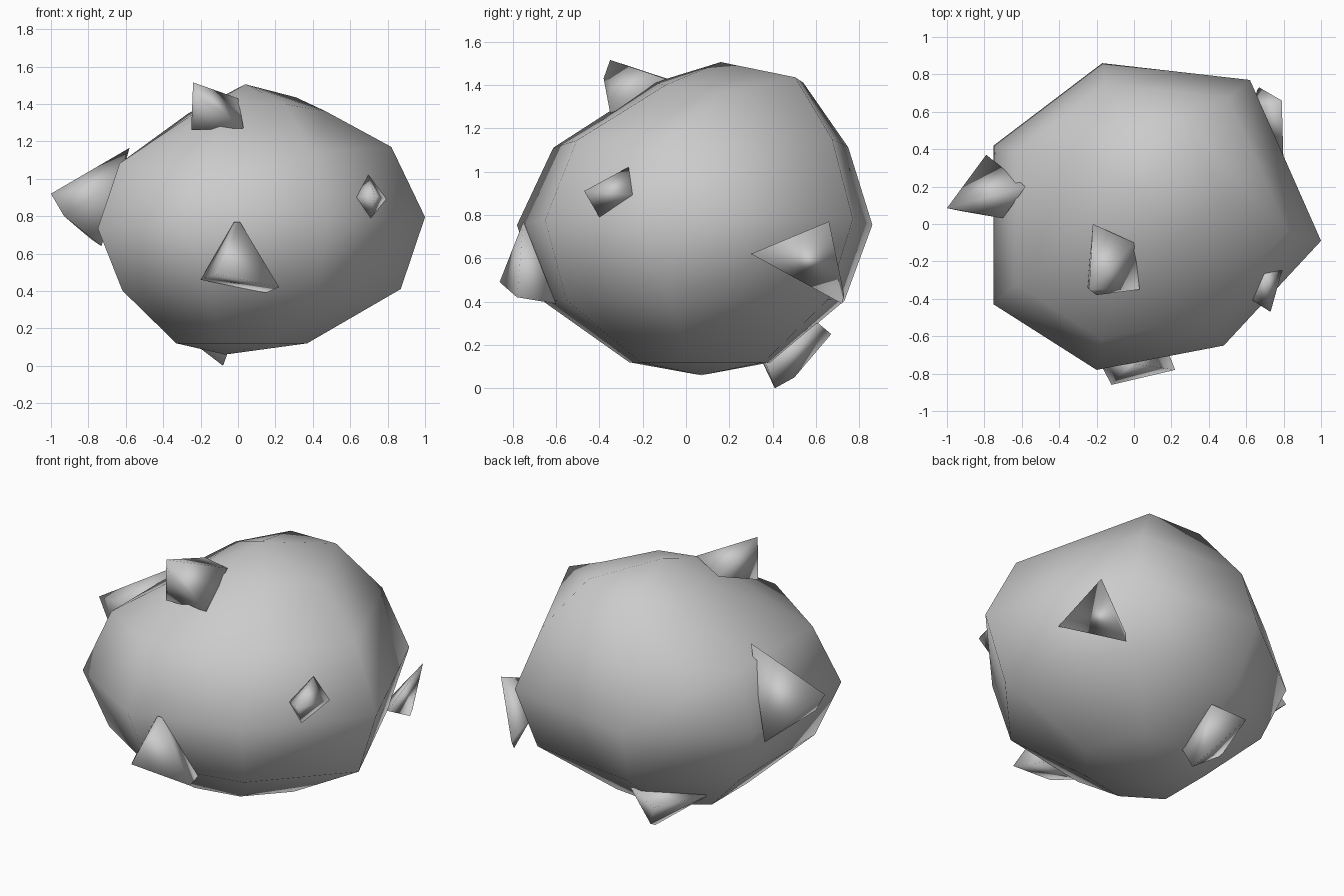
import bpy, bmesh
from mathutils import Vector

if "Cube" in bpy.data.objects:
    bpy.data.objects.remove(bpy.data.objects["Cube"])


def finish(name, bm):
    bmesh.ops.recalc_face_normals(bm, faces=bm.faces[:])
    me = bpy.data.meshes.new(name)
    bm.to_mesh(me)
    bm.free()
    for p in me.polygons:
        p.use_smooth = True
    ob = bpy.data.objects.new(name, me)
    bpy.context.collection.objects.link(ob)
    return ob


# Boulder: irregular seven-sided ball, rings are scaled copies of the equator
equator = [(1.0, -.09), (.62, .77), (-.17, .86), (-.75, .42),
           (-.75, -.43), (-.20, -.78), (.48, -.65)]
n = len(equator)
level = [0] * n
# uneven heights of the top ring
top_z = [-.06, .015, -.01, -.07, -.09, -.01, -.02]
# each ring: centre x, centre y, z, scale, tilt of z along x, uneven heights
rings = [(-.03, .05, .12, .40, 0, level), (.02, 0, .405, .85, .005, level),
         (0, 0, .76, 1, .035, level), (-.01, .035, 1.12, .83, .05, level),
         (.05, .18, 1.42, .42, 0, top_z)]
bm = bmesh.new()
loops = []
for cx, cy, z, s, tilt, dz in rings:
    loops.append([bm.verts.new((cx + x * s, cy + y * s, z + tilt * x + d))
                  for (x, y), d in zip(equator, dz)])
for a, b in zip(loops, loops[1:]):
    for i in range(n):
        j = (i + 1) % n
        bm.faces.new((a[i], a[j], b[j], b[i]))
for loop, pole in ((loops[0], (-.07, .07, .06)), (loops[-1], (.04, .16, 1.505))):
    v = bm.verts.new(pole)
    for i in range(n):
        bm.faces.new((loop[i], loop[(i + 1) % n], v))
finish("boulder", bm)


# Shards: small pointed hulls stuck in the boulder, tip first
shards = {
    "front_shard": [(-.02, -.75, .77), (.01, -.75, .77), (-.12, -.86, .49),
                    (.22, -.78, .42), (.15, -.60, .39), (-.20, -.71, .46)],
    "top_shard": [(-.24, -.35, 1.515), (-.20, -.38, 1.43), (-.25, -.34, 1.26),
                  (.03, -.35, 1.27), (0, -.10, 1.43), (-.22, 0, 1.40)],
    "left_shard": [(-1.0, .085, .92), (-.93, .07, .80), (-.79, .37, .68),
                   (-.58, .20, 1.165), (-.70, .03, .95), (-.73, .06, .64)],
    "right_shard": [(.73, -.47, .91), (.69, -.22, 1.045), (.62, -.40, .90),
                    (.71, -.40, .79), (.80, -.22, .89)],
    "rear_right_shard": [(.66, .72, .39), (.79, .66, .77), (.80, .30, .62),
                         (.67, .73, .43), (.62, .60, .55)],
    "bottom_shard": [(-.08, .41, .0), (-.11, .50, .05), (-.25, .67, .25),
                     (-.05, .61, .30), (-.04, .37, .11), (-.38, .30, .23)],
}
for name, pts in shards.items():
    bm = bmesh.new()
    for p in pts:
        bm.verts.new(Vector(p))
    bmesh.ops.convex_hull(bm, input=bm.verts[:])
    finish(name, bm)
